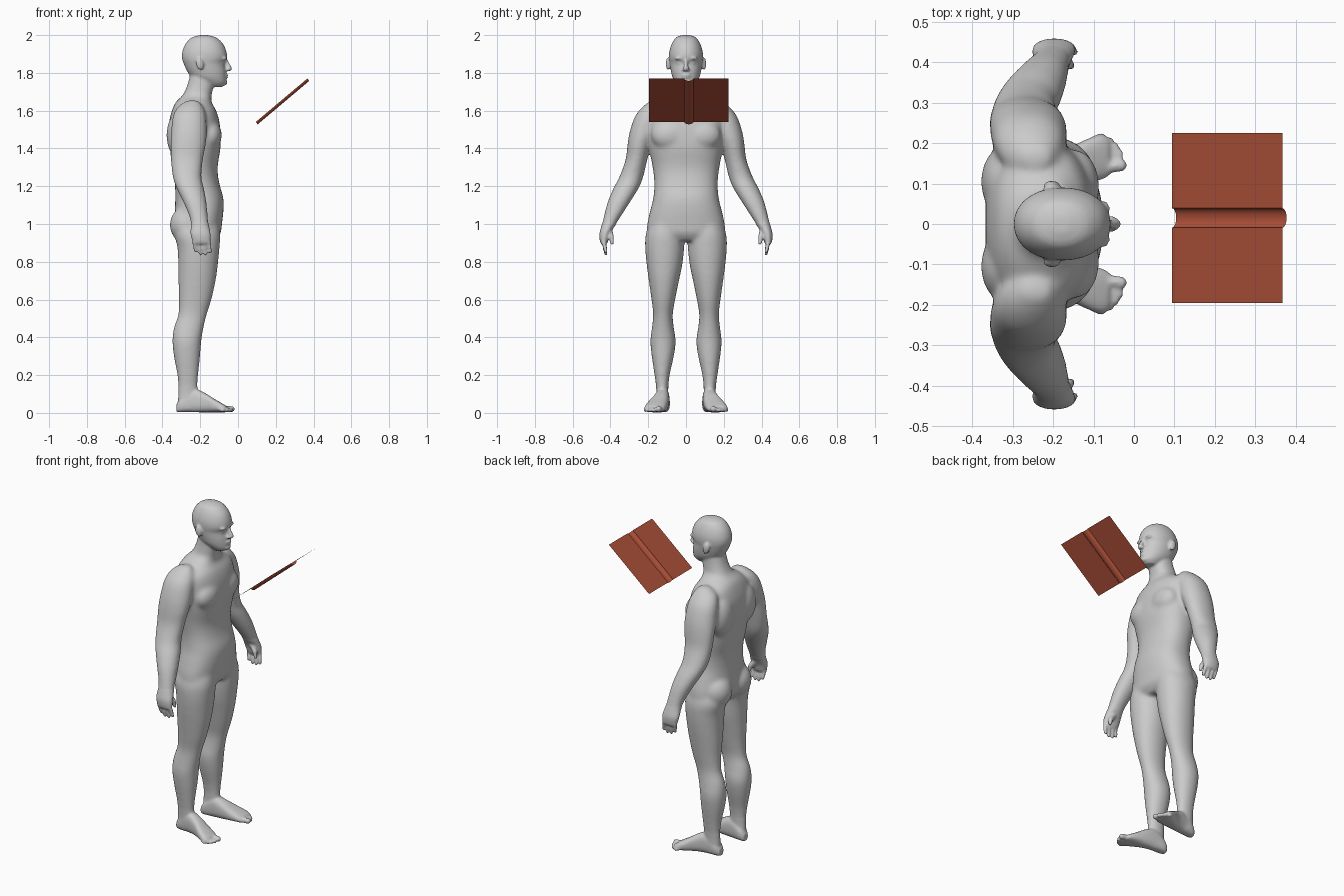
import bpy, bmesh
from math import cos, sin, pi, copysign
from mathutils import Vector, Matrix

cube = bpy.data.objects.get("Cube")
if cube:
    bpy.data.objects.remove(cube, do_unlink=True)


def material(name, rgb):
    mat = bpy.data.materials.new(name)
    mat.use_nodes = True
    mat.diffuse_color = (*rgb, 1)
    mat.node_tree.nodes["Principled BSDF"].inputs["Base Color"].default_value = (*rgb, 1)
    return mat


def add_object(name, bm, mat):
    mesh = bpy.data.meshes.new(name)
    bm.to_mesh(mesh)
    bm.free()
    mesh.materials.append(mat)
    obj = bpy.data.objects.new(name, mesh)
    bpy.context.collection.objects.link(obj)
    return obj


def refine(rows, steps=4):
    """Smooth spline through the rows of a section table."""
    rows = [Vector(r) for r in rows]
    out = []
    for i in range(len(rows) - 1):
        a, b, c, d = (rows[min(max(i + k, 0), len(rows) - 1)] for k in (-1, 0, 1, 2))
        for s in range(steps):
            t = s / steps
            out.append(b + (c - a) * (t / 2) + (a * 2 - b * 5 + c * 4 - d) * (t * t / 2)
                       + (b * 3 - a - c * 3 + d) * (t ** 3 / 2))
    return out + [rows[-1]]


def loft(bm, rings):
    """Skin a list of point rings and cap both ends."""
    loops = [[bm.verts.new(p) for p in ring] for ring in rings]
    for a, b in zip(loops, loops[1:]):
        for i in range(len(a)):
            j = (i + 1) % len(a)
            bm.faces.new((a[i], a[j], b[j], b[i]))
    bm.faces.new(loops[0])
    bm.faces.new(loops[-1])


def oval(power, count=36):
    """Unit superellipse points."""
    def bend(v):
        return copysign(abs(v) ** (2 / power), v)
    return [(bend(cos(2 * pi * k / count)), bend(sin(2 * pi * k / count))) for k in range(count)]


def limb(bm, rows, side=1, power=2.1):
    """Rows hold height, back, front, inner and outer edge."""
    rings = []
    for z, back, front, inner, outer in refine(rows):
        rings.append([((back + front + (front - back) * u) / 2,
                       side * (inner + outer + (outer - inner) * v) / 2, z)
                      for u, v in oval(power)])
    loft(bm, rings)


def trunk(bm, rows, power):
    """Rows hold height, back, front and half width."""
    limb(bm, [(z, b, f, -w, w) for z, b, f, w in rows], 1, power)


def ball(bm, centre, radii, tilt=0):
    m = Matrix.Translation(centre) @ Matrix.Rotation(tilt, 4, 'Y') @ Matrix.Diagonal((*radii, 1))
    bmesh.ops.create_uvsphere(bm, u_segments=20, v_segments=14, radius=1, matrix=m)


def tube(bm, a, b, ra, rb):
    """Round-ended tapered finger, toe or nose."""
    a, b = Vector(a), Vector(b)
    turn = (b - a).to_track_quat('Z', 'Y').to_matrix().to_4x4()
    bmesh.ops.create_cone(bm, cap_ends=True, segments=16, radius1=ra, radius2=rb,
                          depth=(b - a).length, matrix=Matrix.Translation((a + b) / 2) @ turn)
    ball(bm, a, (ra,) * 3)
    ball(bm, b, (rb,) * 3)


skin = material("pale grey skin", (0.6, 0.6, 0.6))
leather = material("red brown cover", (0.42, 0.08, 0.04))
bm = bmesh.new()

# Torso and neck
trunk(bm, [(1.80, -.25, -.12, .062), (1.73, -.27, -.13, .066), (1.68, -.295, -.14, .08),
           (1.645, -.33, -.14, .13), (1.6, -.35, -.115, .19), (1.54, -.365, -.098, .205),
           (1.47, -.368, -.092, .205), (1.4, -.36, -.093, .195), (1.3, -.35, -.108, .177),
           (1.22, -.335, -.1, .168), (1.14, -.332, -.078, .173), (1.07, -.335, -.077, .19),
           (1, -.335, -.085, .205), (.95, -.325, -.092, .2), (.91, -.29, -.12, .13)], 2.3)

# Head
trunk(bm, [(2, -.2, -.16, .02), (1.987, -.245, -.115, .053), (1.955, -.277, -.08, .075),
           (1.915, -.294, -.062, .088), (1.88, -.297, -.058, .09), (1.85, -.288, -.07, .086),
           (1.81, -.27, -.064, .08), (1.775, -.245, -.062, .071), (1.745, -.2, -.064, .053),
           (1.725, -.17, -.085, .033)], 2.1)

# Nose, lips and chin
tube(bm, (-.064, 0, 1.866), (-.045, 0, 1.823), .009, .014)
ball(bm, (-.064, 0, 1.788), (.013, .024, .006))
ball(bm, (-.066, 0, 1.775), (.013, .021, .006))
ball(bm, (-.077, 0, 1.75), (.022, .028, .018))

for s in (1, -1):
    # Brow, eye, nostril and ear
    ball(bm, (-.075, s * .034, 1.877), (.016, .026, .009))
    ball(bm, (-.09, s * .033, 1.853), (.016, .016, .011))
    ball(bm, (-.054, s * .012, 1.817), (.012, .008, .008))
    ball(bm, (-.203, s * .095, 1.848), (.02, .012, .034), -.2)

    # Chest, shoulder blade and buttock
    ball(bm, (-.145, s * .09, 1.47), (.06, .095, .08))
    ball(bm, (-.315, s * .105, 1.47), (.064, .09, .12))
    ball(bm, (-.27, s * .093, .995), (.092, .092, .1))

    # Arm
    limb(bm, [(1.655, -.27, -.21, .14, .185), (1.62, -.32, -.185, .12, .23),
              (1.57, -.345, -.17, .13, .27), (1.49, -.355, -.165, .15, .298),
              (1.42, -.358, -.17, .183, .31), (1.34, -.356, -.185, .205, .32),
              (1.25, -.346, -.193, .226, .353), (1.19, -.326, -.18, .25, .384),
              (1.12, -.292, -.167, .293, .414), (1.05, -.262, -.16, .338, .433),
              (1, -.25, -.155, .37, .445), (.95, -.252, -.145, .4, .458),
              (.91, -.242, -.145, .412, .456), (.895, -.235, -.15, .42, .45)], s)

    # Fingers and thumb
    for base, tip, low in ((-.157, -.147, .853), (-.182, -.172, .842),
                           (-.207, -.198, .842), (-.231, -.224, .858)):
        tube(bm, (base, s * .437, .91), (tip, s * .424, low), .012, .0095)
    tube(bm, (-.195, s * .408, .975), (-.162, s * .395, .93), .018, .014)
    tube(bm, (-.162, s * .395, .93), (-.155, s * .392, .898), .013, .01)

    # Leg
    limb(bm, [(1.03, -.31, -.11, .04, .175), (.95, -.335, -.095, .012, .212),
              (.87, -.32, -.098, .01, .216), (.78, -.317, -.107, .02, .208),
              (.7, -.316, -.118, .037, .197), (.6, -.313, -.14, .057, .183),
              (.52, -.317, -.165, .07, .174), (.45, -.34, -.182, .064, .181),
              (.38, -.348, -.194, .054, .189), (.3, -.34, -.2, .064, .182),
              (.2, -.322, -.21, .086, .167), (.12, -.316, -.214, .094, .157),
              (.06, -.318, -.205, .09, .157), (.02, -.315, -.21, .092, .155)], s)

    # Foot: rows hold length, centre, half width and height
    foot = refine([(-.325, .118, .02, .045), (-.3, .12, .034, .08), (-.24, .124, .037, .125),
                   (-.18, .134, .043, .105), (-.13, .151, .053, .074),
                   (-.085, .164, .056, .048), (-.062, .166, .048, .034)])
    loft(bm, [[(x, s * (y + w * u), .003 + h * (1 + v) / 2) for u, v in oval(2.6)]
              for x, y, w, h in foot])

    # Toes
    for y, tip, r in ((.145, -.033, .016), (.173, -.036, .0115), (.19, -.046, .011),
                      (.205, -.06, .0105), (.216, -.08, .01)):
        tube(bm, (-.1, s * (y - .008), .022), (tip, s * y, r + .004), r, r)

# Fuse the body parts into one skin
bmesh.ops.recalc_face_normals(bm, faces=bm.faces)
body = add_object("body", bm, skin)
fuse = body.modifiers.new("fuse", 'REMESH')
fuse.mode = 'VOXEL'
fuse.voxel_size = .006
bpy.context.view_layer.update()
fused = bpy.data.meshes.new_from_object(body.evaluated_get(bpy.context.evaluated_depsgraph_get()))
body.modifiers.clear()

# Soften the joints, keeping head, hands and feet crisp
bm = bmesh.new()
bm.from_mesh(fused)
soft = [v for v in bm.verts if .13 < v.co.z < 1.7 and (v.co.z > 1 or abs(v.co.y) < .33)]
for verts, times in ((soft, 22), (bm.verts[:], 3)):
    for _ in range(times):
        bmesh.ops.smooth_vert(bm, verts=verts, factor=.5,
                              use_axis_x=True, use_axis_y=True, use_axis_z=True)
for f in bm.faces:
    f.smooth = True
    f.material_index = 0
bm.to_mesh(body.data)
bm.free()
bpy.data.meshes.remove(fused)

# Open book cover: two flat boards joined by a rounded spine
bm = bmesh.new()
low, high = Vector((.094, 0, 1.54)), Vector((.367, 0, 1.77))
down = (high - low).cross(Vector((0, -1, 0))).normalized()
if down.z > 0:
    down.negate()
profile = [(-.195, 0)]
profile += [(.015 - .024 * cos(pi * k / 12), .016 * sin(pi * k / 12)) for k in range(13)]
profile += [(.225, 0)]
rails = [[bm.verts.new(end + Vector((0, y, 0)) + down * d) for y, d in profile]
         for end in (low, high)]
for i in range(len(profile) - 1):
    bm.faces.new((rails[0][i], rails[0][i + 1], rails[1][i + 1], rails[1][i]))
bmesh.ops.solidify(bm, geom=bm.faces[:], thickness=.007)
bmesh.ops.recalc_face_normals(bm, faces=bm.faces)
book = add_object("book_cover", bm, leather)
bpy.ops.object.select_all(action='DESELECT')
book.select_set(True)
bpy.context.view_layer.objects.active = book
bpy.ops.object.shade_smooth_by_angle()
